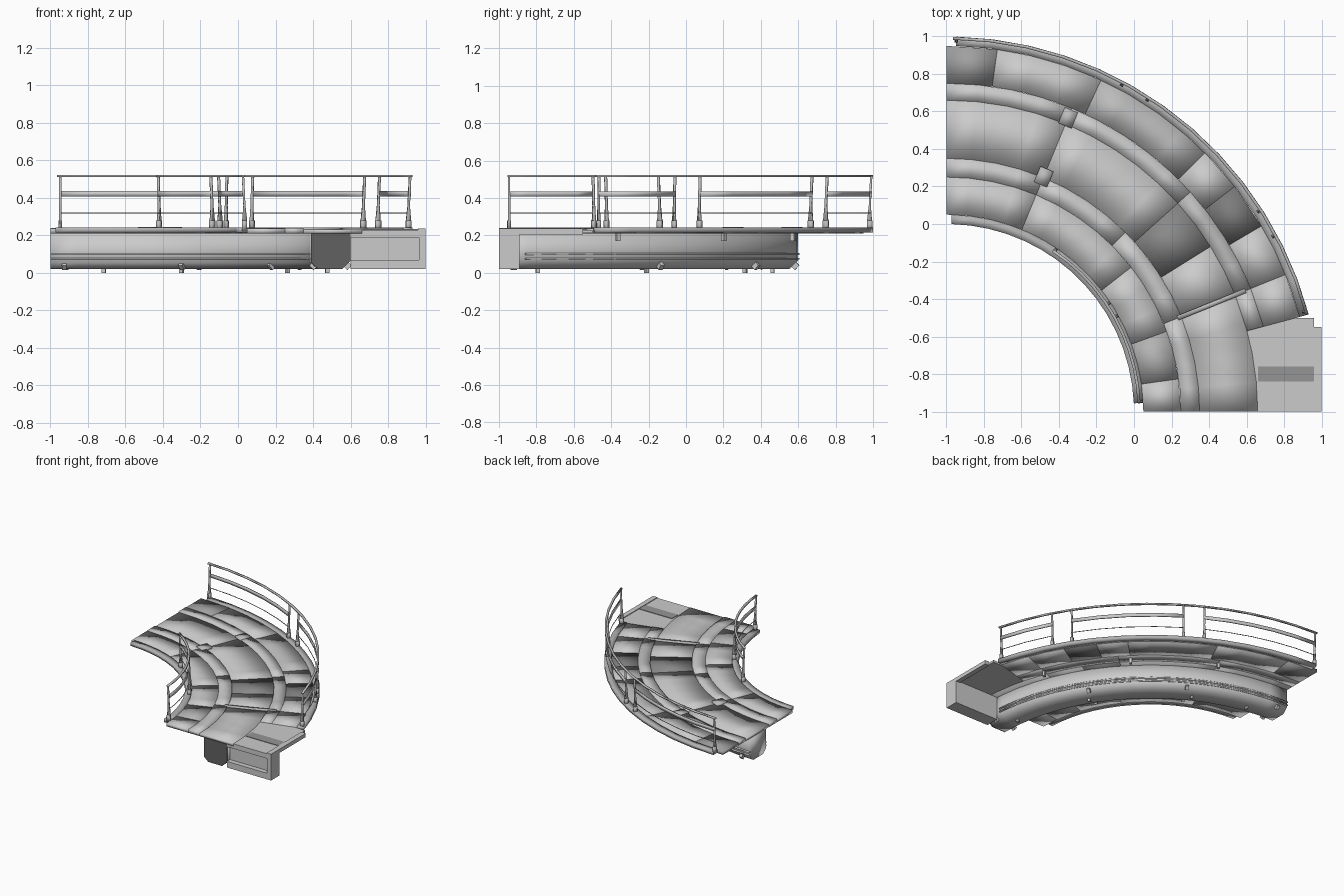
import bpy, bmesh, math
from mathutils import Matrix

if "Cube" in bpy.data.objects:
    bpy.data.objects.remove(bpy.data.objects["Cube"])

CX, CY = -1.0, -1.0          # centre of the quarter-circle curve
STEP = 5.6                   # degrees per curve segment


def tone(value):
    """Grey material of the given brightness."""
    name = "grey_%d" % round(value * 100)
    mat = bpy.data.materials.get(name) or bpy.data.materials.new(name)
    mat.diffuse_color = (value, value, value, 1)
    mat.use_nodes = True
    mat.node_tree.nodes["Principled BSDF"].inputs["Base Color"].default_value = mat.diffuse_color
    return mat


def finish(name, bm, smooth=False, grey=None):
    bmesh.ops.recalc_face_normals(bm, faces=bm.faces)
    for f in bm.faces:
        f.smooth = smooth
    me = bpy.data.meshes.new(name)
    bm.to_mesh(me)
    bm.free()
    if grey:
        me.materials.append(tone(grey))
    ob = bpy.data.objects.new(name, me)
    bpy.context.collection.objects.link(ob)
    return ob


def sweep(name, profile, a0, a1, grey=None):
    """Sweep a closed (radius, z) profile around the curve centre, soft shaded."""
    n = max(1, round((a1 - a0) / STEP))
    bm = bmesh.new()
    rings = []
    for i in range(n + 1):
        a = math.radians(a0 + (a1 - a0) * i / n)
        rings.append([bm.verts.new((CX + r * math.cos(a), CY + r * math.sin(a), z))
                      for r, z in profile])
    m = len(profile)
    for p, q in zip(rings, rings[1:]):
        for j in range(m):
            k = (j + 1) % m
            bm.faces.new((p[j], p[k], q[k], q[j]))
    bm.faces.new(rings[0])
    bm.faces.new(rings[-1])
    return finish(name, bm, True, grey)


def rect(r0, r1, z0, z1):
    return [(r0, z0), (r1, z0), (r1, z1), (r0, z1)]


def box(name, x0, x1, y0, y1, z0, z1, grey=None):
    bm = bmesh.new()
    bmesh.ops.create_cube(bm, size=1)
    bm.transform(Matrix.Translation(((x0 + x1) / 2, (y0 + y1) / 2, (z0 + z1) / 2))
                 @ Matrix.Diagonal((x1 - x0, y1 - y0, z1 - z0, 1)))
    return finish(name, bm, False, grey)


def slab(name, profile, angle, width, smooth=False, grey=None):
    """Extrude a (radius, z) profile tangentially, placed at an angle."""
    bm = bmesh.new()
    near, far = ([bm.verts.new((r, y, z)) for r, z in profile] for y in (-width / 2, width / 2))
    bm.faces.new(near)
    bm.faces.new(far)
    for j in range(len(profile)):
        k = (j + 1) % len(profile)
        bm.faces.new((near[j], near[k], far[k], far[j]))
    bm.transform(Matrix.Translation((CX, CY, 0)) @ Matrix.Rotation(math.radians(angle), 4, 'Z'))
    return finish(name, bm, smooth, grey)


# deck rings: name, radii, top, then joint angles and the grey of each panel
RINGS = [
    ("inner_walkway", 1.05, 1.25, 0.236, (0, 8, 20, 38, 67.5, 90), (.6, .45, .6, .65, .7)),
    ("inner_gutter", 1.25, 1.35, 0.239, (0, 22, 45, 67.5, 90), (.6, .7, .6, .7)),
    ("roadway", 1.35, 1.66, 0.232, (0, 22, 32, 42, 67.5, 90), (.8, .65, .25, .8, .8)),
    ("outer_gutter", 1.66, 1.75, 0.239, (15, 22, 42, 67.5, 90), (.55, .5, .65, .75)),
    ("outer_walkway", 1.75, 1.95, 0.236, (15, 22, 30.5, 38, 45, 65, 82, 90),
     (.6, .6, .2, .6, .5, .8, .35)),
]
for name, r0, r1, top, angles, greys in RINGS:
    for a0, a1, g in zip(angles, angles[1:], greys):
        sweep(name, rect(r0, r1, 0.211, top), a0, a1, g)

# edge curbs
sweep("inner_curb", rect(1.0, 1.05, 0.215, 0.242), 2.5, 88.5, 0.45)
sweep("outer_curb", rect(1.95, 2.0, 0.215, 0.242), 15, 88.5, 0.45)

# square landing that replaces the outer walkway at the near end
box("landing_plate", 0.56, 0.96, -1.0, -0.5, 0.212, 0.23)
box("landing_edge", 0.96, 1.0, -1.0, -0.55, 0.205, 0.236)
box("landing_strip", 0.66, 0.96, -0.84, -0.76, 0.225, 0.234, 0.3)

# box girder below the deck with chamfered lower corners and a dark end plate
GIRDER = [(1.39, 0.213), (1.39, 0.055), (1.43, 0.02), (1.555, 0.02), (1.6, 0.065), (1.6, 0.213)]
sweep("girder", GIRDER, 0.2, 90)
slab("girder_end_plate", GIRDER, 0.15, 0.007, False, 0.12)
for z in (0.07, 0.095):
    sweep("girder_ledge_outer", rect(1.59, 1.608, z, z + 0.01), 5, 90, 0.55)
    sweep("girder_ledge_inner", rect(1.382, 1.4, z, z + 0.01), 5, 90, 0.55)

# side support box at the near end, with a recessed front
box("support_back", 0.6, 1.0, -0.96, -0.89, 0.02, 0.212, 0.6)
box("support_sill", 0.6, 1.0, -1.0, -0.96, 0.02, 0.07)
box("support_header", 0.6, 1.0, -1.0, -0.96, 0.19, 0.212)
box("support_side", 0.965, 1.0, -1.0, -0.96, 0.07, 0.19)

# expansion joint and deck blocks
slab("expansion_joint", rect(1.33, 1.72, 0.225, 0.243), 22, 0.025, True, 0.5)
for r in (1.355, 1.695):
    slab("deck_block", rect(r - 0.045, r + 0.045, 0.22, 0.245), 67.5, 0.075, True, 0.5)

# hangers below the deck, feet and corner clamps on the girder
for a in (22, 45, 67.5):
    slab("deck_hanger", rect(1.688, 1.712, 0.17, 0.215), a, 0.02)
for a in (8, 32, 62, 79):
    slab("girder_foot", rect(1.48, 1.5, 0.0, 0.025), a, 0.02)
for a in (3, 33, 60, 87):
    for r, s in ((1.6, 1), (1.39, -1)):
        slab("corner_clamp", [(r - s * 0.035, 0.035), (r - s * 0.015, 0.015),
                              (r + s * 0.008, 0.04), (r - s * 0.012, 0.06)], a, 0.025)


def railing(side, r, out, spans):
    """Continuous handrail with mid rails and wires between post pairs."""
    sweep(side + "_handrail", rect(r - 0.008, r + 0.008, 0.511, 0.522),
          spans[0][0] - 0.5, spans[-1][1] + 0.5, 0.5)
    for a0, a1 in spans:
        sweep(side + "_mid_rail", rect(r - 0.004, r + 0.004, 0.408, 0.436), a0, a1, 0.55)
        sweep(side + "_wire", rect(r - 0.002, r + 0.002, 0.318, 0.322), a0, a1, 0.5)
        for a in (a0, a1):
            # slim post leaning outward with a bracket foot
            post = [(-0.022, 0.22), (0.006, 0.22), (0.004, 0.28), (-0.002, 0.36),
                    (0.006, 0.515), (-0.006, 0.515), (-0.013, 0.36), (-0.022, 0.28)]
            slab(side + "_post", [(r + out * x, z) for x, z in post], a, 0.012, True, 0.5)
            slab(side + "_post_foot", rect(r - 0.014 - out * 0.008, r + 0.014 - out * 0.008,
                                           0.225, 0.28), a, 0.02, True, 0.5)


railing("outer", 1.991, 1, [(15.6, 28.2), (32.7, 57.2), (61.8, 88.5)])
railing("inner", 1.028, -1, [(3, 29.3), (33.7, 56)])
